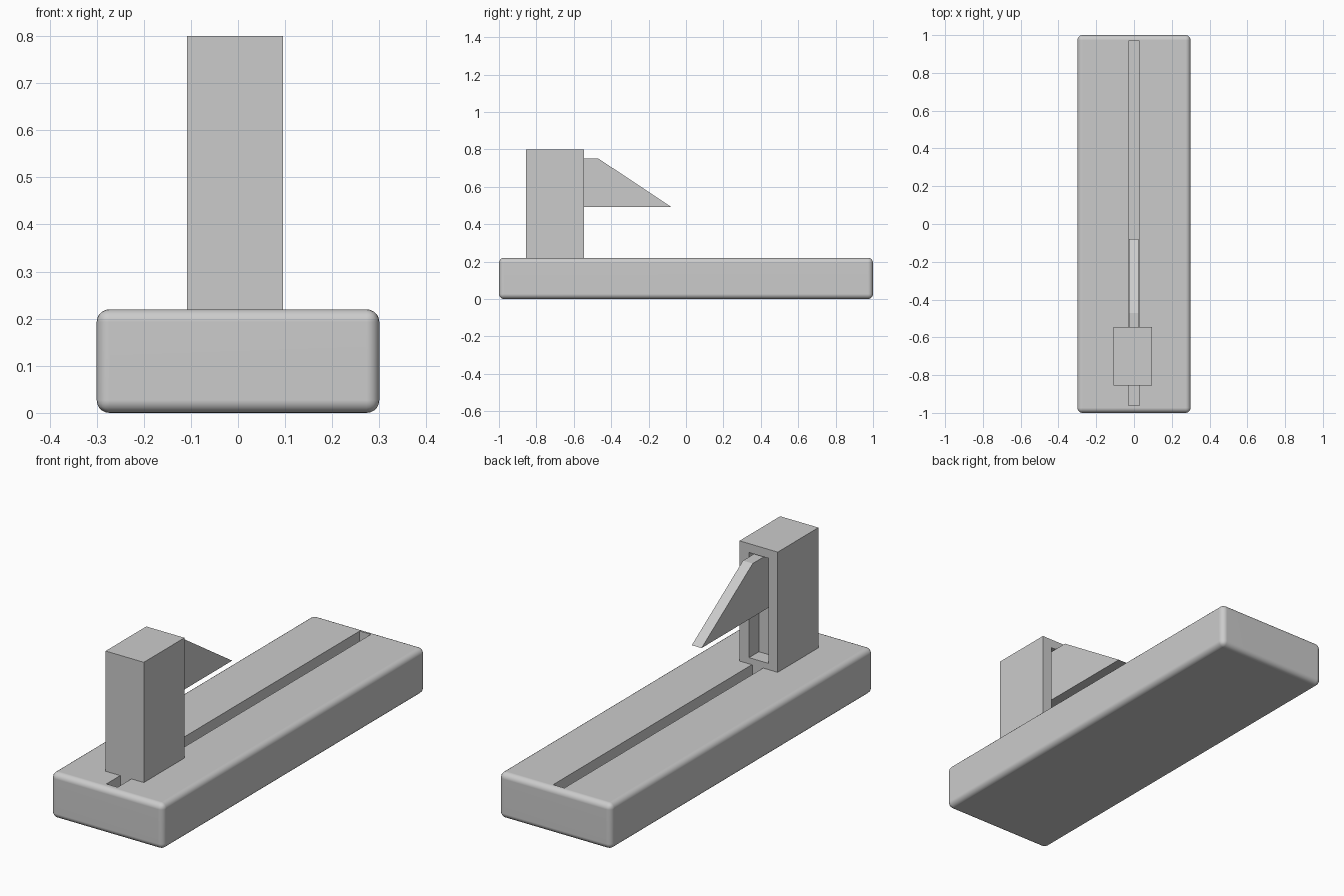
import bpy, bmesh

if "Cube" in bpy.data.objects:
    bpy.data.objects.remove(bpy.data.objects["Cube"])


def prism(name, profile, x0, x1):
    """Extrude a (y, z) profile from x0 to x1."""
    bm = bmesh.new()
    face = bm.faces.new([bm.verts.new((x0, y, z)) for y, z in profile])
    ext = bmesh.ops.extrude_face_region(bm, geom=[face])
    moved = [v for v in ext["geom"] if isinstance(v, bmesh.types.BMVert)]
    bmesh.ops.translate(bm, verts=moved, vec=(x1 - x0, 0, 0))
    bmesh.ops.recalc_face_normals(bm, faces=bm.faces)
    mesh = bpy.data.meshes.new(name)
    bm.to_mesh(mesh)
    bm.free()
    obj = bpy.data.objects.new(name, mesh)
    bpy.context.collection.objects.link(obj)
    return obj


def box(name, x0, x1, y0, y1, z0, z1):
    return prism(name, [(y0, z0), (y1, z0), (y1, z1), (y0, z1)], x0, x1)


def carve(obj, cutter):
    mod = obj.modifiers.new("carve", "BOOLEAN")
    mod.operation = "DIFFERENCE"
    mod.solver = "EXACT"
    mod.object = cutter
    bpy.context.view_layer.objects.active = obj
    for m in list(obj.modifiers):
        bpy.ops.object.modifier_apply(modifier=m.name)
    bpy.data.objects.remove(cutter)


# Rounded base with a long guide groove
base = box("base", -0.30, 0.30, -1, 1, 0, 0.22)
bevel = base.modifiers.new("round", "BEVEL")
bevel.width = 0.027
bevel.segments = 5
carve(base, box("groove_cutter", -0.03, 0.03, -0.96, 0.97, 0.14, 0.40))
bpy.ops.object.select_all(action="DESELECT")
base.select_set(True)
bpy.context.view_layer.objects.active = base
bpy.ops.object.shade_smooth_by_angle(angle=0.6)
base.modifiers.new("flat_normals", "WEIGHTED_NORMAL").keep_sharp = True

# Sliding tower with a recess in its back face
tower = box("tower", -0.108, 0.096, -0.855, -0.545, 0.22, 0.80)
carve(tower, box("recess_cutter", -0.06, 0.045, -0.62, -0.40, 0.25, 0.757))

# Tongue that runs in the groove
box("tower_tongue", -0.028, 0.028, -0.855, -0.545, 0.142, 0.22)

# Wedge-shaped jaw seated in the recess
prism("wedge_arm", [(-0.62, 0.493), (-0.08, 0.493), (-0.47, 0.752), (-0.62, 0.752)],
      -0.027, 0.025)
